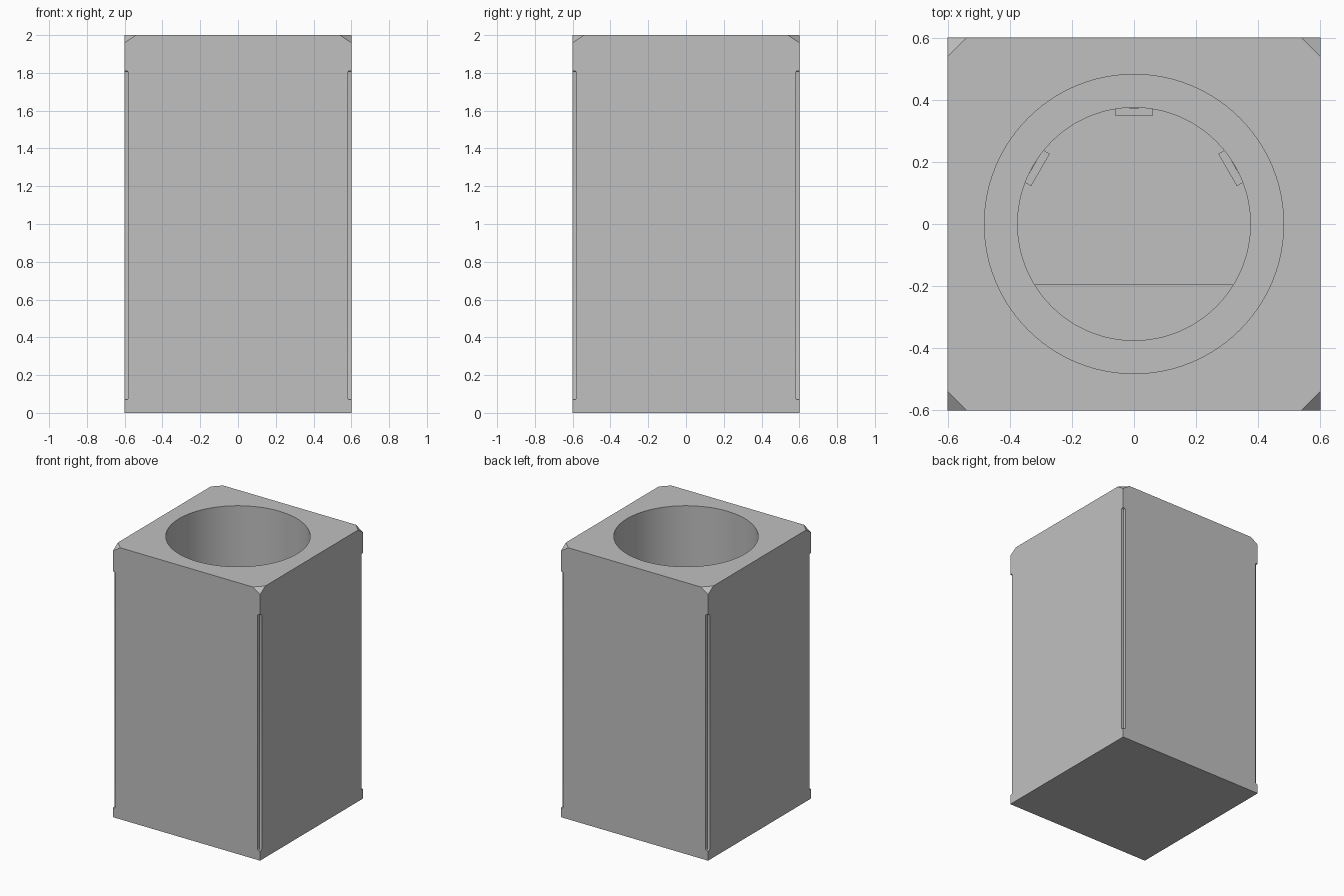
import bpy, bmesh, math
from mathutils import Matrix, Vector

HALF, HEIGHT = 0.6, 2.0
LEDGE_Z, FLOOR_Z = 0.32, 0.14
BORE_R, WELL_R = 0.482, 0.375
CORNERS = [(sx, sy) for sx in (-1, 1) for sy in (-1, 1)]

old = bpy.data.objects.get("Cube")
if old:
    bpy.data.objects.remove(old, do_unlink=True)

grey = bpy.data.materials.new("light grey")
grey.use_nodes = True
colour = (0.53, 0.53, 0.53, 1)
grey.diffuse_color = colour
grey.node_tree.nodes["Principled BSDF"].inputs["Base Color"].default_value = colour


def finish(name, bm):
    bmesh.ops.recalc_face_normals(bm, faces=bm.faces)
    mesh = bpy.data.meshes.new(name)
    bm.to_mesh(mesh)
    bm.free()
    mesh.materials.append(grey)
    obj = bpy.data.objects.new(name, mesh)
    bpy.context.collection.objects.link(obj)
    return obj


def box(name, centre, size, turn=0.0, round_ends=0.0):
    bm = bmesh.new()
    bmesh.ops.create_cube(bm, size=1, matrix=Matrix.Diagonal((*size, 1)))
    if round_ends:
        level = [e for e in bm.edges if abs(e.verts[0].co.z - e.verts[1].co.z) < 0.001]
        bmesh.ops.bevel(bm, geom=level, offset=round_ends, segments=3,
                        profile=0.5, affect='EDGES')
    bm.transform(Matrix.Translation(centre) @ Matrix.Rotation(turn, 4, 'Z'))
    return finish(name, bm)


def cylinder(name, radius, z0, z1):
    bm = bmesh.new()
    bmesh.ops.create_cone(bm, cap_ends=True, segments=96, radius1=radius, radius2=radius,
                          depth=z1 - z0, matrix=Matrix.Translation((0, 0, (z0 + z1) / 2)))
    return finish(name, bm)


def combine(obj, tool, operation='DIFFERENCE'):
    mod = obj.modifiers.new("cut", 'BOOLEAN')
    mod.object, mod.operation, mod.solver = tool, operation, 'EXACT'
    bpy.ops.object.select_all(action='DESELECT')
    bpy.context.view_layer.objects.active = obj
    obj.select_set(True)
    bpy.ops.object.modifier_apply(modifier=mod.name)
    bpy.data.objects.remove(tool, do_unlink=True)


# Square block with its four top corners sliced off
bm = bmesh.new()
inset, drop = 0.06, 0.04
for sx, sy in CORNERS:
    for px, py, pz in ((HALF, HALF, 0), (HALF, HALF, HEIGHT - drop),
                       (HALF - inset, HALF, HEIGHT), (HALF, HALF - inset, HEIGHT)):
        bm.verts.new((sx * px, sy * py, pz))
bmesh.ops.convex_hull(bm, input=bm.verts)
bmesh.ops.dissolve_limit(bm, angle_limit=0.01, verts=bm.verts, edges=bm.edges)
body = finish("block_body", bm)

# Shallow notch along each upright edge
for sx, sy in CORNERS:
    combine(body, box("notch_cutter", (sx * HALF, sy * HALF, 0.94),
                      (0.04, 0.04, 1.74), round_ends=0.01))

# Wide bore, then a narrower well below its ledge
combine(body, cylinder("bore_cutter", BORE_R, LEDGE_Z, HEIGHT + 0.2))
combine(body, cylinder("well_cutter", WELL_R, FLOOR_Z, LEDGE_Z + 0.2))

# Straight-edged step on the front side of the well floor
step = cylinder("well_step", WELL_R, FLOOR_Z, FLOOR_Z + 0.08)
combine(step, box("step_trim", (0, 0.305, FLOOR_Z), (2, 1, 1)))

# Three small tabs against the well wall
tabs = []
for degrees in (30, 90, 150):
    a = math.radians(degrees)
    centre = Vector((math.cos(a), math.sin(a), 0)) * 0.361
    centre.z = (FLOOR_Z + LEDGE_Z) / 2
    tabs.append(box("well_tab", centre, (0.026, 0.12, LEDGE_Z - FLOOR_Z - 0.04), a))

for obj in [body, step] + tabs:
    bpy.ops.object.select_all(action='DESELECT')
    bpy.context.view_layer.objects.active = obj
    obj.select_set(True)
    bpy.ops.object.shade_smooth_by_angle(angle=math.radians(20))
